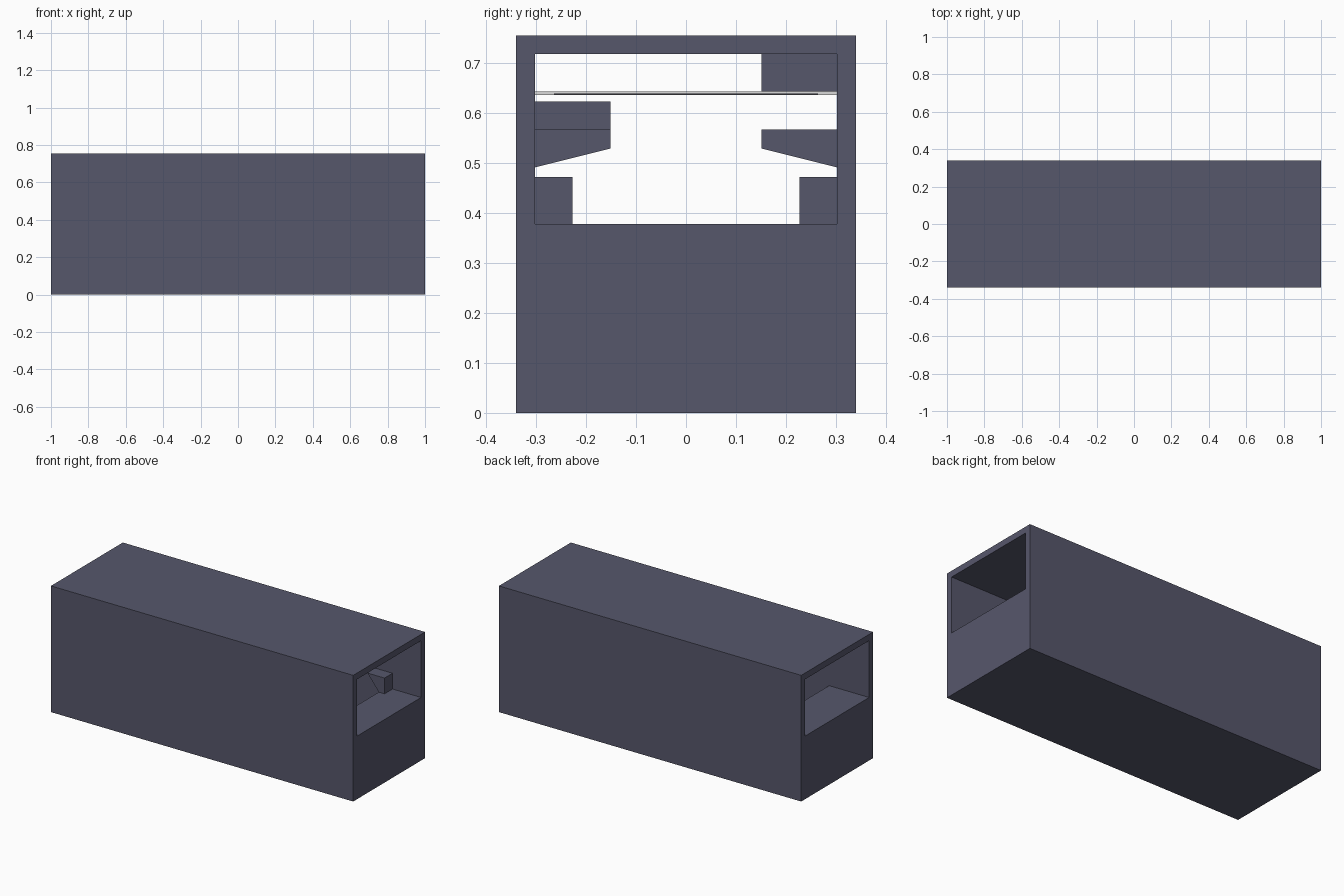
import bpy, bmesh

if "Cube" in bpy.data.objects:
    bpy.data.objects.remove(bpy.data.objects["Cube"])

U = 2 / 53          # building module: 53 long, 18 wide, 20 high


def material(name, rgb):
    m = bpy.data.materials.new(name)
    m.diffuse_color = (*rgb, 1)
    m.use_nodes = True
    m.node_tree.nodes["Principled BSDF"].inputs["Base Color"].default_value = m.diffuse_color
    return m


SLATE = material("slate_grey", (0.094, 0.095, 0.148))
PALE = material("pale_grey", (0.7, 0.7, 0.7))


def prism(name, profile, axis, lo, hi, mat):
    """Extrude a flat profile along x (profile is y,z) or y (profile is x,z)."""
    bm = bmesh.new()
    pts = [(lo, a, b) if axis == "x" else (a, lo, b) for a, b in profile]
    face = bm.faces.new([bm.verts.new(p) for p in pts])
    ext = bmesh.ops.extrude_face_region(bm, geom=[face])
    move = (hi - lo, 0, 0) if axis == "x" else (0, hi - lo, 0)
    bmesh.ops.translate(bm, vec=move,
                        verts=[v for v in ext["geom"] if isinstance(v, bmesh.types.BMVert)])
    bmesh.ops.recalc_face_normals(bm, faces=bm.faces)
    me = bpy.data.meshes.new(name)
    bm.to_mesh(me)
    bm.free()
    me.materials.append(mat)
    ob = bpy.data.objects.new(name, me)
    bpy.context.collection.objects.link(ob)
    return ob


def rect(a0, a1, b0, b1):
    return [(a0, b0), (a1, b0), (a1, b1), (a0, b1)]


FLOOR, CEIL, WALL = 10 * U, 19 * U, 8 * U
PIT0, PIT1 = -1 + 7 * U, 1 - 6 * U

# Outer block with a corridor right through it and a pit in the floor
shell = prism("corridor_shell", rect(-9 * U, 9 * U, 0, 20 * U), "x", -1, 1, SLATE)
cutter = prism("corridor_cutter",
               [(-1.1, FLOOR), (PIT0, FLOOR), (PIT0, U), (PIT1, U), (PIT1, FLOOR),
                (1.1, FLOOR), (1.1, CEIL), (-1.1, CEIL)], "y", -WALL, WALL, SLATE)
cutter.hide_render = True
mod = shell.modifiers.new("hollow", "BOOLEAN")
mod.operation, mod.object, mod.solver = "DIFFERENCE", cutter, "EXACT"
bpy.context.view_layer.objects.active = shell
bpy.ops.object.modifier_apply(modifier=mod.name)
bpy.data.objects.remove(cutter)

# Slanted blocks on the pit edge, one against each wall
for side, lo, hi in (("front", -WALL, -6 * U), ("back", 6 * U, WALL)):
    prism(side + "_edge_block",
          [(PIT1, FLOOR), (1 - 5 * U, FLOOR), (1 - 5 * U, 12.5 * U), (1 - 8 * U, 12.5 * U)],
          "y", lo, hi, SLATE)


# Wall ledges with sloping undersides
def ledge(name, s, x0, x1):
    prism(name, [(s * WALL, 13 * U), (s * 4 * U, 14 * U), (s * 4 * U, 15 * U), (s * WALL, 15 * U)],
          "x", x0, x1, SLATE)


ledge("back_ledge", 1, 0.1, 0.45)
ledge("front_ledge", -1, -0.4, -0.05)

# Raised block on the front ledge, hanging block under the ceiling at the back
prism("front_ledge_block", rect(-WALL, -4 * U, 15 * U, 16.5 * U), "x", -0.4, -0.2, SLATE)
prism("hanging_block", rect(4 * U, WALL, 17.02 * U, CEIL), "x", -0.4, -0.2, SLATE)

# Thin pale strip spanning the corridor, with a slim dark line on its end
prism("cross_strip", rect(-WALL, WALL, 0.635, 0.642), "x", -0.6, -0.5, PALE)
prism("strip_line", rect(-7 * U, 7 * U, 0.636, 0.638), "x", -0.5, -0.497, SLATE)
